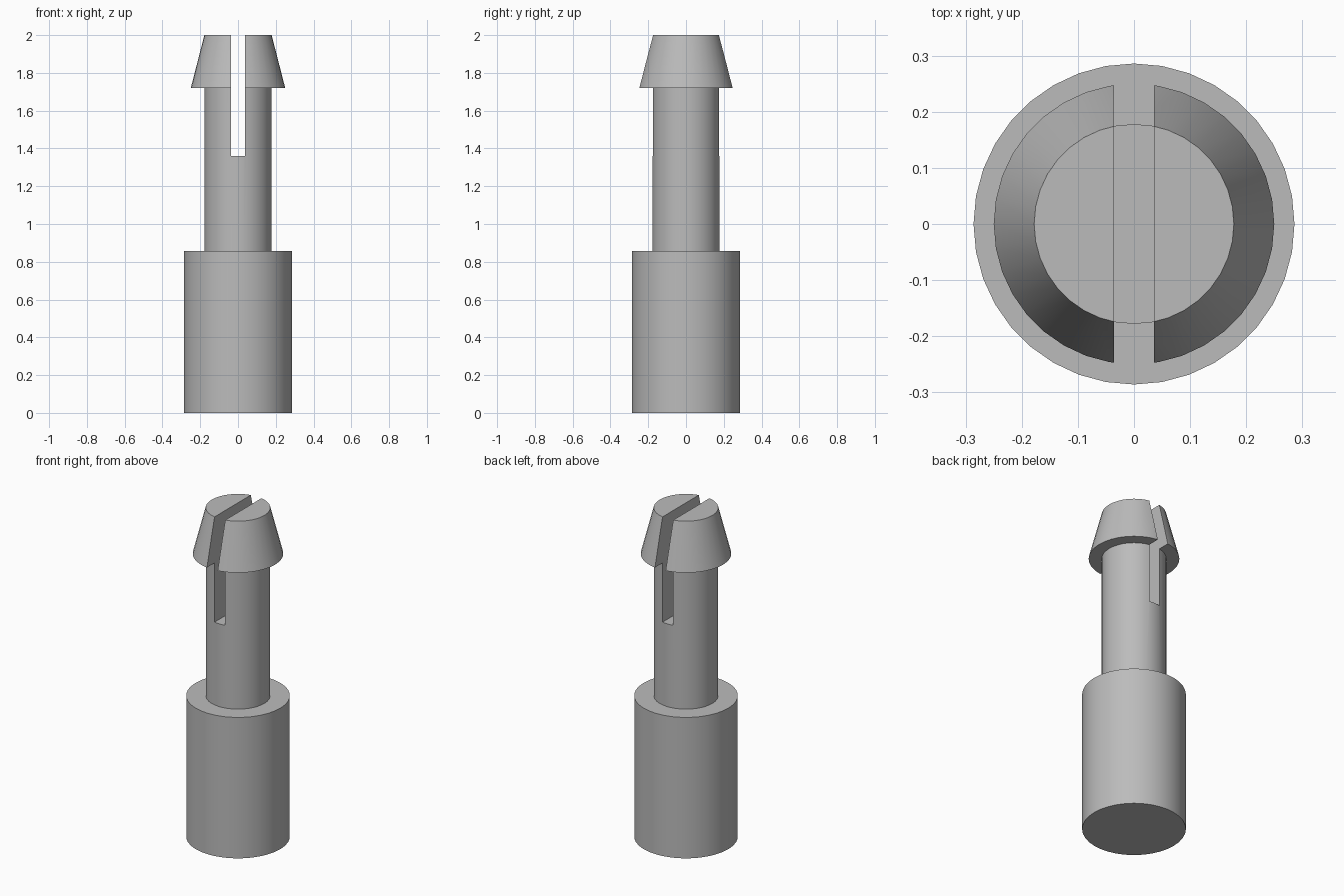
import bpy
import bmesh
import math

SIDES = 36
BASE_R, SHAFT_R, HEAD_R = 0.286, 0.178, 0.25
BASE_TOP, SLOT_Z, HEAD_Z, TOP = 0.857, 1.36, 1.72, 2.0
SLOT_W = 0.072

cube = bpy.data.objects.get("Cube")
if cube:
    bpy.data.objects.remove(cube, do_unlink=True)

grey = bpy.data.materials.new("plain grey")
grey.use_nodes = True
colour = (0.5, 0.5, 0.5, 1)
grey.diffuse_color = colour
grey.node_tree.nodes["Principled BSDF"].inputs["Base Color"].default_value = colour


def lathe(name, profile):
    """Closed solid of revolution from (radius, z) points, bottom to top."""
    bm = bmesh.new()
    rings = [[bm.verts.new((r * math.cos(math.tau * i / SIDES),
                            r * math.sin(math.tau * i / SIDES), z))
              for i in range(SIDES)] for r, z in profile]
    for low, high in zip(rings, rings[1:]):
        for i in range(SIDES):
            j = (i + 1) % SIDES
            bm.faces.new((low[i], low[j], high[j], high[i]))
    bm.faces.new(rings[0][::-1])
    bm.faces.new(rings[-1])
    mesh = bpy.data.meshes.new(name)
    bm.to_mesh(mesh)
    bm.free()
    mesh.materials.append(grey)
    obj = bpy.data.objects.new(name, mesh)
    bpy.context.collection.objects.link(obj)
    return obj


def select_only(obj):
    bpy.ops.object.select_all(action='DESELECT')
    obj.select_set(True)
    bpy.context.view_layer.objects.active = obj


# Wide cylindrical base
base = lathe("base", [(BASE_R, 0), (BASE_R, BASE_TOP)])

# Shaft with a tapered snap head
pin = lathe("split_pin", [(SHAFT_R, BASE_TOP - 0.05), (SHAFT_R, HEAD_Z),
                          (HEAD_R, HEAD_Z), (SHAFT_R, TOP)])

# Slot through the head and upper shaft
bpy.ops.mesh.primitive_cube_add(size=1, location=(0, 0, SLOT_Z + 0.5))
cutter = bpy.context.object
cutter.name = "slot_cutter"
cutter.scale = (SLOT_W, 1, 1)
cutter.hide_render = True
cutter.data.materials.append(grey)
slot = pin.modifiers.new("slot", 'BOOLEAN')
slot.operation = 'DIFFERENCE'
slot.solver = 'EXACT'
slot.object = cutter
select_only(pin)
bpy.ops.object.modifier_apply(modifier=slot.name)
bpy.data.objects.remove(cutter, do_unlink=True)

# Smooth round walls, crisp edges
for part in (base, pin):
    select_only(part)
    bpy.ops.object.shade_smooth_by_angle(angle=math.radians(30))
